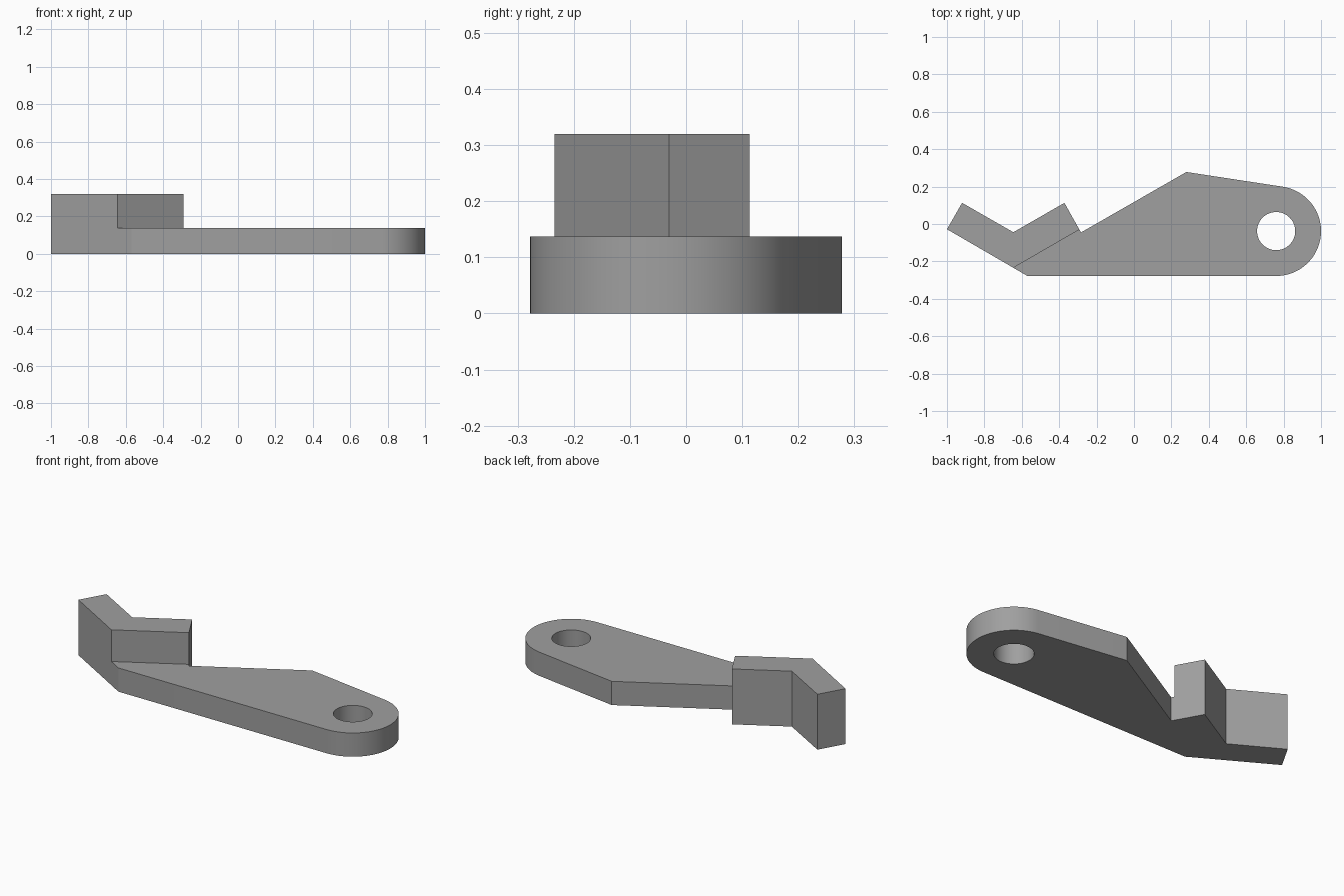
import bpy, bmesh, math
from mathutils import Vector

if "Cube" in bpy.data.objects:
    bpy.data.objects.remove(bpy.data.objects["Cube"])

PLATE_H, JAW_H = 0.137, 0.32
PIVOT, END_R, HOLE_R = Vector((0.76, -0.038)), 0.24, 0.102
SHOULDER = Vector((0.28, 0.278))

grey = bpy.data.materials.new("plain grey")
grey.diffuse_color = (0.35, 0.35, 0.35, 1)
grey.use_nodes = True
grey.node_tree.nodes["Principled BSDF"].inputs["Base Color"].default_value = grey.diffuse_color

# rounded end, running from the straight front edge to the tangent from the shoulder
to_shoulder = SHOULDER - PIVOT
end_angle = math.atan2(to_shoulder.y, to_shoulder.x) - math.acos(END_R / to_shoulder.length)
SEGS = 32
arc = []
for i in range(SEGS + 1):
    a = -math.pi / 2 + (end_angle + math.pi / 2) * i / SEGS
    arc.append((PIVOT.x + END_R * math.cos(a), PIVOT.y + END_R * math.sin(a)))

bm = bmesh.new()


def vert(p):
    return bm.verts.new((p[0], p[1], 0))


def raise_faces(faces, height, keep):
    """Extrude a region upward and return its new top faces."""
    out = bmesh.ops.extrude_face_region(bm, geom=faces, use_keep_orig=keep)["geom"]
    for v in out:
        if isinstance(v, bmesh.types.BMVert):
            v.co.z += height
    return [f for f in out if isinstance(f, bmesh.types.BMFace)]


# footprint: V-shaped jaw and tapered plate share one edge
seam_a, seam_b = vert((-0.645, -0.234)), vert((-0.292, -0.030))
jaw = [seam_a, seam_b] + [vert(p) for p in (
    (-0.372, 0.113), (-0.645, -0.044), (-0.919, 0.113), (-1.0, -0.028))]
plate = [seam_b, seam_a, vert((-0.57, -0.278))] + [vert(p) for p in arc]
plate += [vert(SHOULDER), vert((-0.283, -0.045))]
footprint = [bm.faces.new(jaw), bm.faces.new(plate)]

# plate thickness, then the taller jaw
tops = raise_faces(footprint, PLATE_H, True)
jaw_top = [f for f in tops if f.calc_center_median().x < -0.5]
raise_faces(jaw_top, JAW_H - PLATE_H, False)
bmesh.ops.recalc_face_normals(bm, faces=bm.faces)
mesh = bpy.data.meshes.new("lever")
bm.to_mesh(mesh)
bm.free()
mesh.materials.append(grey)
lever = bpy.data.objects.new("lever", mesh)
bpy.context.collection.objects.link(lever)

# pivot hole
bpy.ops.mesh.primitive_cylinder_add(vertices=64, radius=HOLE_R, depth=1,
                                    location=(PIVOT.x, PIVOT.y, 0))
cutter = bpy.context.object
cutter.name = "hole_cutter"
cutter.hide_render = True
cutter.data.materials.append(grey)
cut = lever.modifiers.new("pivot hole", "BOOLEAN")
cut.operation, cut.solver, cut.object = "DIFFERENCE", "EXACT", cutter
bpy.ops.object.select_all(action="DESELECT")
lever.select_set(True)
bpy.context.view_layer.objects.active = lever
bpy.ops.object.modifier_apply(modifier=cut.name)
bpy.data.objects.remove(cutter)
bpy.ops.object.shade_smooth_by_angle(angle=math.radians(20))
